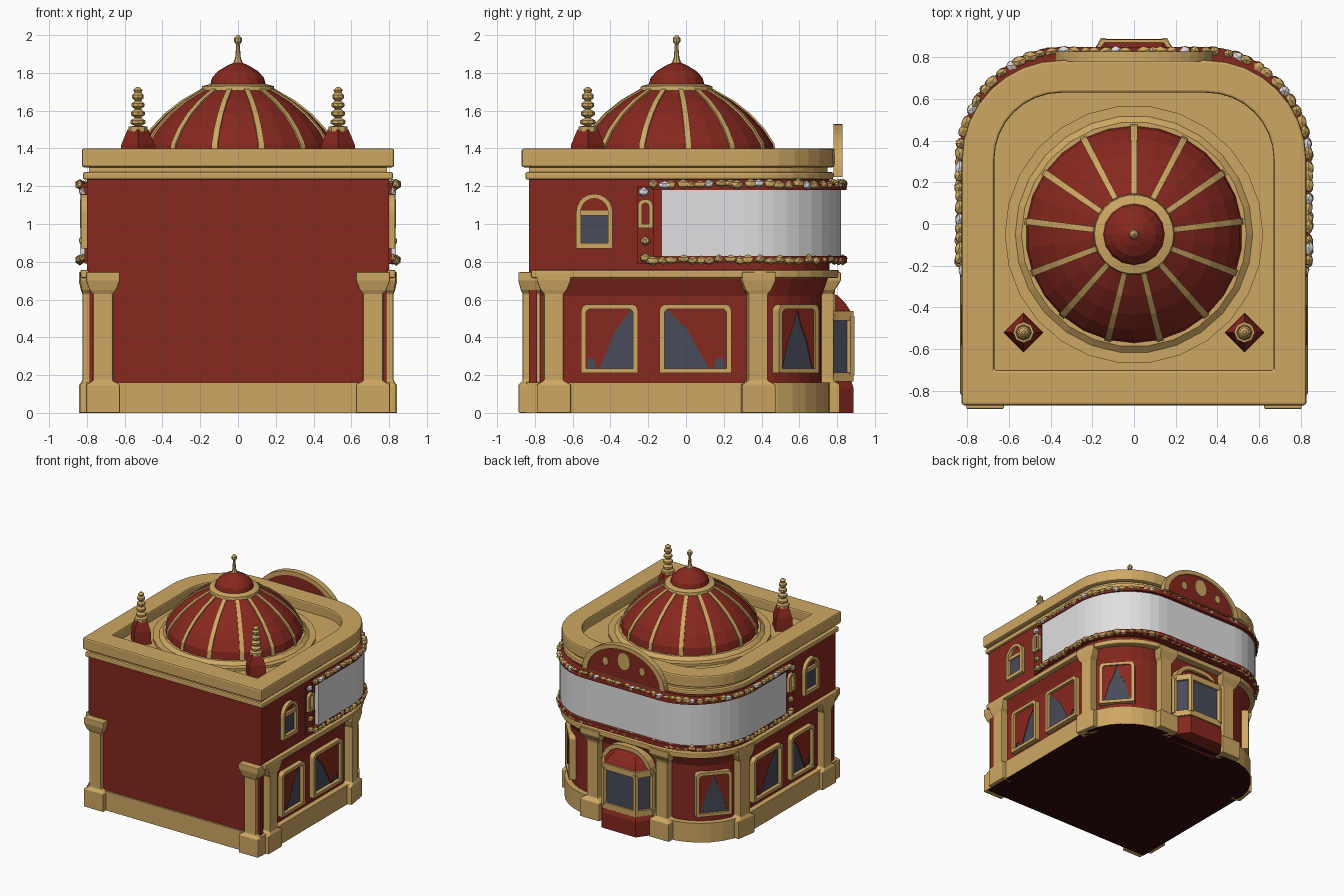
import bpy, bmesh, random
from math import sin, cos, pi, atan2
from mathutils import Vector, Matrix

random.seed(4)
if "Cube" in bpy.data.objects:
    bpy.data.objects.remove(bpy.data.objects["Cube"])


def material(name, rgb):
    m = bpy.data.materials.new(name)
    m.use_nodes = True
    m.diffuse_color = (*rgb, 1)
    m.node_tree.nodes["Principled BSDF"].inputs["Base Color"].default_value = (*rgb, 1)
    return m


RED = material("brick red", (0.24, 0.021, 0.013))
GOLD = material("sandy gold", (0.62, 0.39, 0.125))
WHITE = material("sign white", (0.75, 0.74, 0.75))
SLATE = material("slate glass", (0.065, 0.07, 0.1))
DARK = material("dark underside", (0.03, 0.003, 0.004))

HALF, FRONT, BEND, R = 0.8, -0.83, 0.31, 0.45
ARC = R * pi / 2
MID = BEND + ARC + HALF - R          # distance along the wall to the back centre
CORNER = BEND + ARC / 2 - 0.03
SIDES = (1, -1)


def finish(name, bm, *mats, bevel=0):
    bmesh.ops.recalc_face_normals(bm, faces=bm.faces)
    me = bpy.data.meshes.new(name)
    bm.to_mesh(me)
    bm.free()
    ob = bpy.data.objects.new(name, me)
    bpy.context.collection.objects.link(ob)
    for m in mats:
        me.materials.append(m)
    if bevel:
        mod = ob.modifiers.new("soft edges", "BEVEL")
        mod.width, mod.segments = bevel, 2
    return ob


def loft(bm, rings, closed=False):
    """Skin a list of equal rings; cap the ends, or join last to first."""
    vs = [[bm.verts.new(p) for p in r] for r in rings]
    n = len(vs[0])
    for a, b in zip(vs, vs[1:] + (vs[:1] if closed else [])):
        for i in range(n):
            bm.faces.new((a[i], a[(i + 1) % n], b[(i + 1) % n], b[i]))
    if not closed:
        bm.faces.new(vs[0])
        bm.faces.new(vs[-1])


def rail(s, o=0, z=0, side=1):
    """Point, outward normal and tangent on the wall line at distance s, offset o."""
    if s < FRONT:
        p, n = Vector((HALF + s - FRONT, FRONT, z)), Vector((0, -1, 0))
    elif s < BEND:
        p, n = Vector((HALF, s, z)), Vector((1, 0, 0))
    elif s < BEND + ARC:
        a = (s - BEND) / R
        n = Vector((cos(a), sin(a), 0))
        p = Vector((HALF - R, BEND, z)) + R * n
    else:
        p, n = Vector((MID - s, BEND + R, z)), Vector((0, 1, 0))
    p += n * o
    p.y += 4 * max(o - 0.03, 0) * max(n.y, 0) ** 2    # wide bands bulge at the back
    flip = Vector((side, 1, 1))
    return p * flip, n * flip, Vector((-n.y, n.x, 0)) * flip


def footprint(o, z, front):
    right = [Vector((HALF + o, front, z))]
    right += [rail(BEND + ARC * i / 8, o, z)[0] for i in range(9)]
    return right + [Vector((-p.x, p.y, z)) for p in reversed(right)]


def storey(name, mat, levels, front, bevel=0):
    """Wall-shaped block through (height, offset) levels."""
    bm = bmesh.new()
    loft(bm, [footprint(o, z, front) for z, o in levels])
    return finish(name, bm, mat, bevel=bevel)


def band(name, mat, s0, o0, o1, z0, z1):
    """Strip that wraps round the back from s0 on one side to s0 on the other."""
    ss = [s0, BEND] + [BEND + ARC * i / 10 for i in range(1, 11)] + [MID]
    path = [(s, 1) for s in ss] + [(s, -1) for s in reversed(ss[:-1])]
    bm = bmesh.new()
    loft(bm, [[rail(s, o, z, d)[0] for o, z in
               ((o0, z0), (o1, z0), (o1, z1), (o0, z1))] for s, d in path])
    finish(name, bm, mat)


def lathe(name, mat, profile, centers, sides=26, turn=0.0):
    bm = bmesh.new()
    for cx, cy in centers:
        loft(bm, [[(cx + r * cos(turn + 2 * pi * i / sides),
                    cy + r * sin(turn + 2 * pi * i / sides), z) for i in range(sides)]
                  for z, r in profile])
    return finish(name, bm, mat)


def outline(w, z0, z1, r):
    arcs = [(sx * (w - r) + r * cos(a), z1 - r + r * sin(a))
            for sx, st in ((1, 0), (-1, pi / 2)) for a in (st + pi * k / 10 for k in range(6))]
    return [(-w, z0), (w, z0)] + arcs


def on_wall(s, pts, o, side):
    p, n, t = rail(s, o, 0, side)
    return [p + t * u + Vector((0, 0, z)) for u, z in pts]


def plate(name, mat, s, pts, o0, o1, sides=SIDES, hole=None):
    bm = bmesh.new()
    for d in sides:
        rings = [on_wall(s, pts, o0, d), on_wall(s, pts, o1, d)]
        if hole:
            rings += [on_wall(s, hole, o1, d), on_wall(s, hole, o0, d)]
        loft(bm, rings, closed=bool(hole))
    finish(name, bm, mat)


def rect(u0, u1, z0, z1):
    return [(u0, z0), (u1, z0), (u1, z1), (u0, z1)]


# Walls, plinth and mouldings
plinth = storey("plinth", GOLD, ((0, .005), (.16, .005)), -0.845)
plinth.data.materials.append(DARK)
for f in plinth.data.polygons:
    f.material_index = int(f.normal.z < -0.5)
storey("lower_wall", RED, ((.16, -.04), (.62, -.04), (.71, -.005), (.76, -.005)), -0.82)
bm = bmesh.new()
loft(bm, [[(x, y, z) for x, y in ((-.785, FRONT), (.785, FRONT), (.785, -.79), (-.785, -.79))]
          for z in (.16, .77)])
finish("front_wall", bm, RED)
storey("floor_ledge", GOLD, ((.715, .034), (.757, .034)), -0.82, 0.008)
storey("upper_wall", RED, ((.757, 0), (1.235, 0)), FRONT)
storey("upper_moulding", GOLD, ((1.235, .02), (1.275, .02)), -0.85, 0.01)
storey("roof_deck", GOLD, ((1.27, -.01), (1.315, -.01)), -0.83)
bm = bmesh.new()
loft(bm, [footprint(0.027, 1.30, -0.87), footprint(0.027, 1.40, -0.87),
          footprint(-0.13, 1.40, -0.70), footprint(-0.13, 1.30, -0.70)], closed=True)
finish("parapet", bm, GOLD, bevel=0.012)

# Pillars with base blocks and flared capitals
sections = ((0, .09, .035), (.15, .09, .035), (.17, .052, .022), (.63, .052, .022),
            (.65, .07, .028), (.70, .09, .036), (.745, .09, .036))
bm = bmesh.new()
for s, deep in ((FRONT - 0.085, 1.6), (-0.70, 1), (0.38, 1), (MID - 0.32, 1)):
    for d in SIDES:
        loft(bm, [on_wall(s, [(-w, z), (w, z)], -0.06, d) +
                  on_wall(s, [(w, z), (-w, z)], o * deep, d) for z, w, o in sections])
finish("pillars", bm, GOLD, bevel=0.006)

# Ground floor windows with drapes
drape = [(-1, .55), (.9, .55), (.25, .44), (-.1, .33), (-.42, .235), (-.55, .235),
         (-.65, .29), (-.85, .29), (-.95, .235), (-1, .235)]
corner_drape = [(-1, .55), (0, .55), (-.2, .47), (-.55, .38), (-.88, .235), (-1, .235)]
for label, s, w, cloth, turns in (("front_window", -0.405, .15, drape, (1,)),
                                  ("middle_window", 0.05, .19, drape, (-1,)),
                                  ("corner_window", CORNER, .14, corner_drape, SIDES)):
    outer, inner = outline(w, .21, .575, .035), outline(w - .025, .235, .55, .025)
    face = 0 if s < BEND else -.012
    plate(label + "_frame", GOLD, s, outer, -.08, face, hole=inner)
    plate(label + "_glass", SLATE, s, inner, -.08, -.031)
    for k in turns:
        plate(label + "_drape", RED, s, [(k * (w - .02) * u, z) for u, z in cloth], -.06, -.024)

# Arched upper windows
plate("arched_frame", GOLD, -0.485, outline(.097, .87, 1.16, .097), -.02, .03,
      hole=outline(.072, .9, 1.135, .072))
plate("arched_glass", SLATE, -0.485, rect(-.075, .075, .89, 1.05), -.02, .006)
plate("arched_transom", GOLD, -0.485, rect(-.075, .075, 1.045, 1.075), -.02, .018)

# Sign wrapped round the back, with shelves and end ornaments
band("sign", WHITE, -0.13, -.02, .036, .83, 1.18)
band("upper_shelf", RED, -0.18, -.02, .042, 1.18, 1.215)
band("lower_shelf", RED, -0.18, -.02, .042, .795, .83)
plate("niche_panel", RED, -0.215, rect(-.045, .045, .79, 1.2), -.02, .012)
plate("niche_frame", GOLD, -0.215, outline(.04, .98, 1.13, .035), -.02, .035,
      hole=outline(.018, 1.0, 1.11, .015))


def pebbles(name, mat, spots):
    bm = bmesh.new()
    for s, o, z, d in spots:
        p, n, t = rail(s, o, z, d)
        size = (random.uniform(.02, .028), random.uniform(.026, .042), random.uniform(.02, .027))
        turn = atan2(n.y, n.x) + random.uniform(-.3, .3)
        bmesh.ops.create_icosphere(bm, subdivisions=1, radius=1, matrix=Matrix.Translation(p)
                                   @ Matrix.Rotation(turn, 4, "Z") @ Matrix.Diagonal((*size, 1)))
    finish(name, bm, mat)


spots = [(s0 + random.uniform(-.01, .01), .038, z + random.uniform(-.006, .006), d)
         for d in SIDES for z in (.81, 1.21) for s0 in [-.17 + .05 * i for i in range(32)] if s0 < MID]
spots += [(-.215, .02, z, d) for d in SIDES for z in (.82, .91)]
white = [p for i, p in enumerate(spots) if p[2] > 1 and i % 5 == 2]
white += [(-.225, .02, 1.17, d) for d in SIDES]
pebbles("garland", GOLD, [p for p in spots if p not in white])
pebbles("garland_lights", WHITE, white)

# Back bay window
bay = ((-.23, .68), (-.23, .77), (-.15, .88), (.15, .88), (.23, .77), (.23, .68))


def bay_ring(z, k):
    return [(x * k, .68 + (y - .68) * k, z) for x, y in bay]


for name, mat, steps in (
        ("bay_base", RED, ((0, 1.04), (.13, 1.04), (.17, .97))),
        ("bay_sill", GOLD, ((.165, 1.03), (.215, 1.03))),
        ("bay_glass", SLATE, ((.21, .95), (.51, .95))),
        ("bay_lintel", GOLD, ((.49, 1.03), (.54, 1.03))),
        ("bay_cap", RED, ((.54, .95), (.58, .82), (.62, .62), (.645, .4)))):
    bm = bmesh.new()
    loft(bm, [bay_ring(z, k) for z, k in steps])
    finish(name, bm, mat)
lathe("bay_mullions", GOLD, ((.2, .024), (.51, .024)),
      [(x * .98, y - .008) for x, y in bay[1:5]], 6)
plate("bay_arch", GOLD, MID, outline(.23, .5, .68, .18), -.06, .03, (1,),
      hole=outline(.195, .5, .645, .145))

# Round pediment above the sign
def crest(k, y):
    return [(.38 * k * cos(pi * i / 20), y, 1.25 + .28 * k * sin(pi * i / 20)) for i in range(21)]


bm = bmesh.new()
loft(bm, [crest(.95, .785), crest(.95, .815)])
finish("pediment", bm, RED)
bm = bmesh.new()
loft(bm, [crest(1, .78), crest(1, .828), crest(.88, .828), crest(.88, .78)], closed=True)
finish("pediment_rim", bm, GOLD)
bm = bmesh.new()
for x, z, r in ((0, 1.4, .075), (-.17, 1.36, .035), (.17, 1.36, .035)):
    loft(bm, [[(x + r * .8 * cos(pi * i / 6), y, z + r * sin(pi * i / 6)) for i in range(12)]
              for y in (.81, .824)])
finish("pediment_medallions", bm, GOLD)

# Main dome with ribs, collar, cupola and spire
DOME = [(0, -0.05)]
RIBS = 13
curve = ((1.33, .525), (1.42, .512), (1.5, .46), (1.58, .385), (1.65, .295), (1.71, .19))
lathe("dome_steps", GOLD, ((1.31, .62), (1.335, .62), (1.335, .57), (1.36, .54), (1.36, .5)), DOME)
lathe("dome", RED, curve, DOME, 2 * RIBS, pi / 2)
bm = bmesh.new()
for i in range(RIBS):
    turn = Matrix.Translation((0, -.05, 0)) @ Matrix.Rotation(pi / 2 + 2 * pi * i / RIBS, 4, "Z")
    loft(bm, [[turn @ Vector(p) for p in ((r - .02, -w, z), (r + .006, -w, z + .005),
                                          (r + .006, w, z + .005), (r - .02, w, z))]
              for z, r in curve for w in [.012 + .008 * r]])
finish("dome_ribs", bm, GOLD)
lathe("dome_collar", GOLD, ((1.69, .18), (1.705, .195), (1.73, .19), (1.74, .15)), DOME)
lathe("cupola", RED, ((1.73, .15), (1.775, .137), (1.81, .105), (1.84, .055), (1.855, .02)), DOME, 16)
lathe("spire", GOLD, ((1.84, .03), (1.88, .015), (1.95, .009), (1.965, .02), (1.985, .02), (2, .006)), DOME, 8)

# Corner pedestals and stacked finials
posts = [(d * .53, -.52) for d in SIDES]
lathe("pedestals", RED, ((1.31, .095), (1.42, .088), (1.5, .055)), posts, 4)
beads = [(1.49, .05), (1.515, .05)]
for i in range(4):
    z, r = 1.52 + .045 * i, .04 - .003 * i
    beads += [(z, .018), (z + .012, r), (z + .028, r), (z + .04, .018)]
lathe("finials", GOLD, beads + [(1.71, .024), (1.725, .008)], posts, 8)
